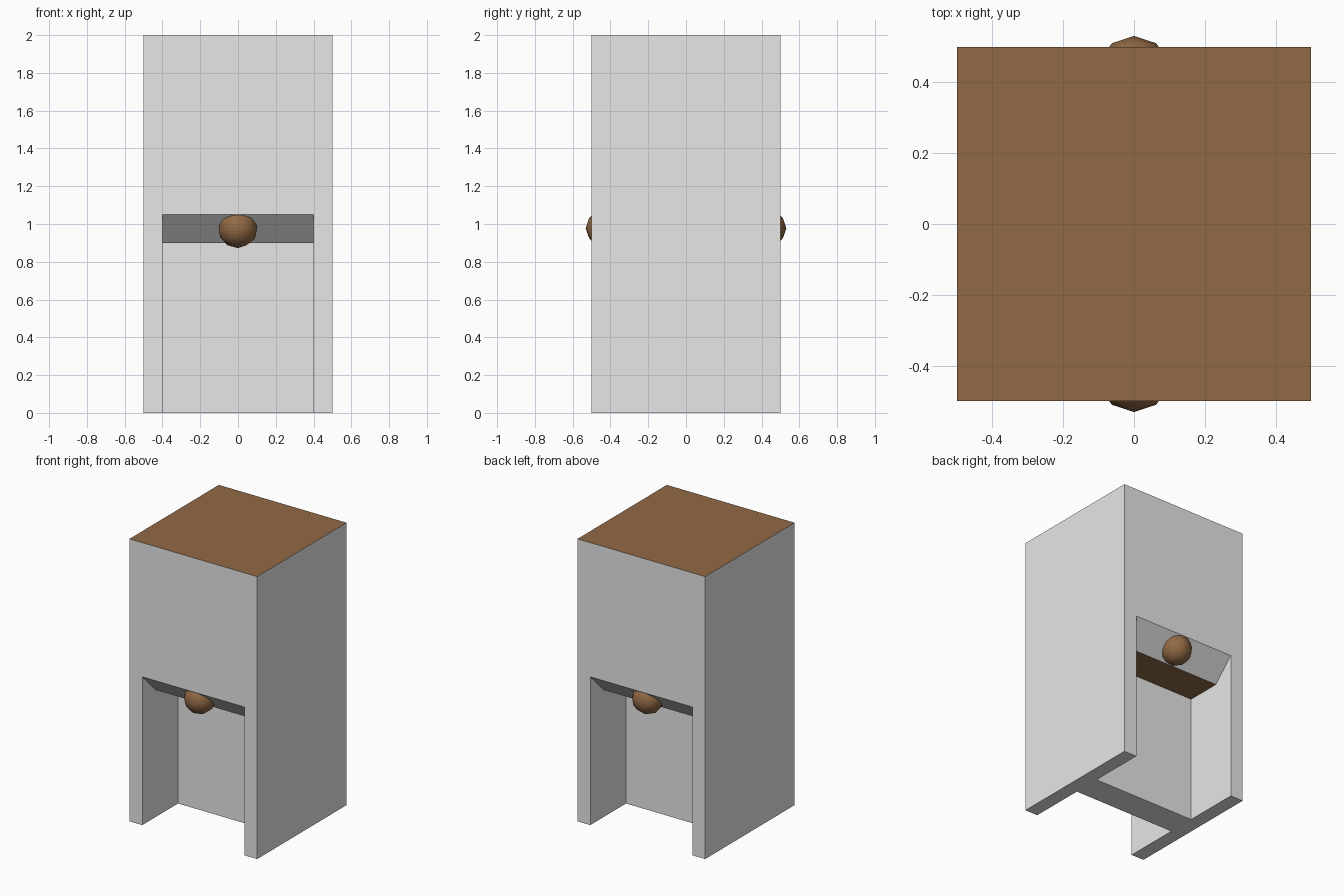
import bpy
import bmesh
from mathutils import Matrix

default = bpy.data.objects.get("Cube")
if default:
    bpy.data.objects.remove(default, do_unlink=True)


def make_material(name, rgb):
    mat = bpy.data.materials.new(name)
    mat.use_nodes = True
    color = (*rgb, 1)
    mat.diffuse_color = color
    mat.node_tree.nodes["Principled BSDF"].inputs["Base Color"].default_value = color
    return mat


def make_object(name, bm, *materials):
    bmesh.ops.recalc_face_normals(bm, faces=bm.faces)
    mesh = bpy.data.meshes.new(name)
    bm.to_mesh(mesh)
    bm.free()
    for mat in materials:
        mesh.materials.append(mat)
    obj = bpy.data.objects.new(name, mesh)
    bpy.context.collection.objects.link(obj)
    return obj


def activate(obj):
    bpy.ops.object.select_all(action="DESELECT")
    obj.select_set(True)
    bpy.context.view_layer.objects.active = obj


grey = make_material("light grey", (0.8, 0.8, 0.8))
brown = make_material("brown", (0.284, 0.143, 0.059))

# Tall block
bm = bmesh.new()
bmesh.ops.create_cube(bm, size=1, matrix=Matrix.Translation((0, 0, 1)) @ Matrix.Diagonal((1, 1, 2, 1)))
block = make_object("tall_block", bm, grey, brown)

# Alcove cutters: one profile with a sloped lintel, used front and back
profile = [(0.6, -0.1), (0.1, -0.1), (0.1, 0.9), (0.35, 0.9), (0.6, 1.15)]
bm = bmesh.new()
for side in (-1, 1):
    face = bm.faces.new([bm.verts.new((-0.4, side * y, z)) for y, z in profile])
    grown = bmesh.ops.extrude_face_region(bm, geom=[face])["geom"]
    verts = [v for v in grown if isinstance(v, bmesh.types.BMVert)]
    bmesh.ops.translate(bm, verts=verts, vec=(0.8, 0, 0))
cutter = make_object("alcove_cutter", bm, grey)
cutter.hide_render = True

activate(block)
cut = block.modifiers.new("alcoves", "BOOLEAN")
cut.operation = "DIFFERENCE"
cut.solver = "EXACT"
cut.object = cutter
bpy.ops.object.modifier_apply(modifier=cut.name)
bpy.data.objects.remove(cutter, do_unlink=True)

# Brown top and alcove ceilings, grey elsewhere
for poly in block.data.polygons:
    level = abs(poly.normal.z) > 0.9
    poly.material_index = 1 if level and poly.center.z > 0.5 else 0

# Faceted ball set into each sloped lintel
for name, side in (("front_ball", -1), ("back_ball", 1)):
    bm = bmesh.new()
    bmesh.ops.create_icosphere(bm, subdivisions=2, radius=0.106,
                               matrix=Matrix.Translation((0, side * 0.425, 0.978)))
    ball = make_object(name, bm, brown)
    activate(ball)
    bpy.ops.object.shade_smooth()
